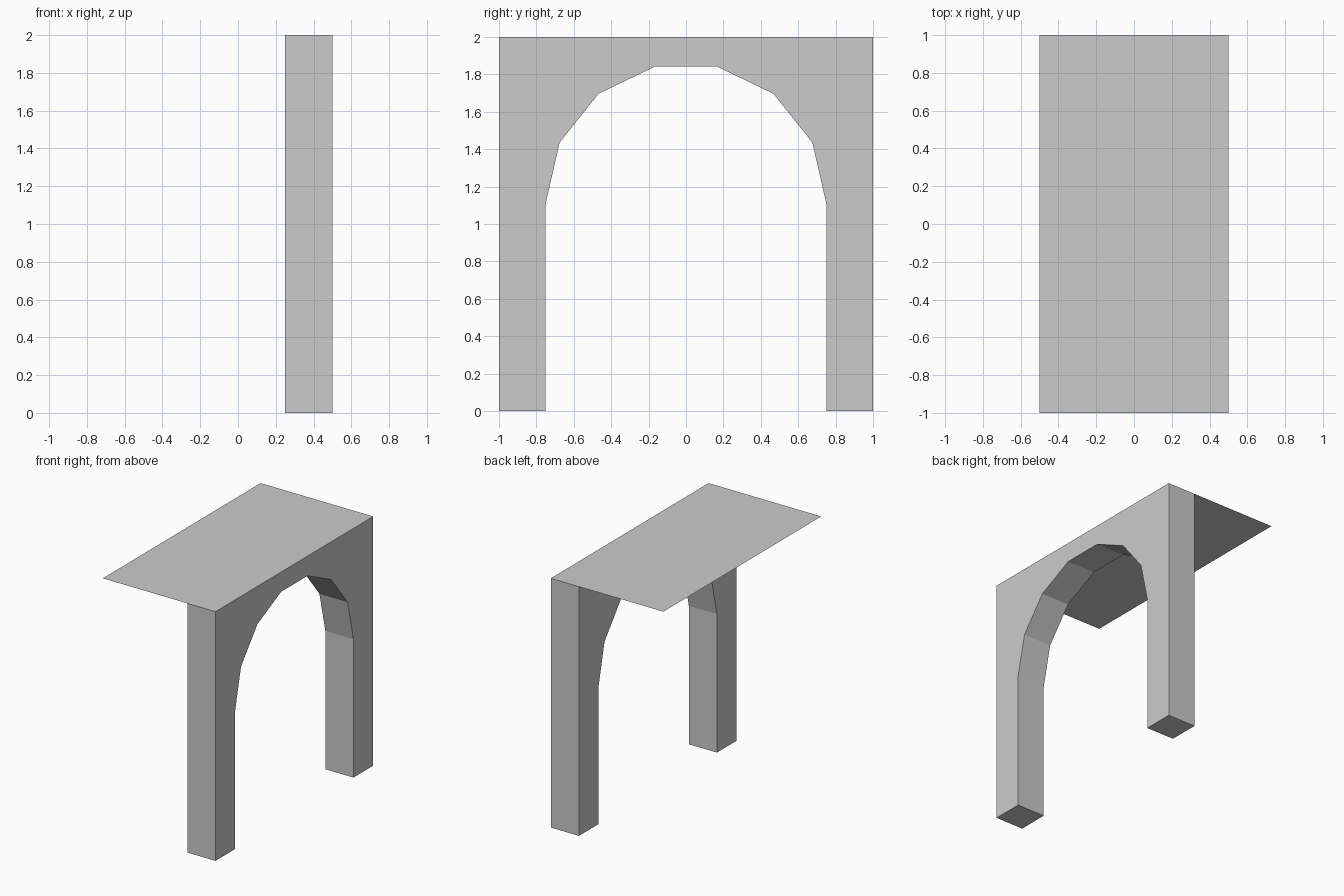
import bpy, bmesh, math

if "Cube" in bpy.data.objects:
    bpy.data.objects.remove(bpy.data.objects["Cube"])


def finish(bm, name):
    mesh = bpy.data.meshes.new(name)
    bm.to_mesh(mesh)
    bm.free()
    obj = bpy.data.objects.new(name, mesh)
    bpy.context.collection.objects.link(obj)
    return obj


# Dimensions
HEIGHT, HALF_LEN = 2.0, 1.0
X_IN, X_OUT = 0.25, 0.5
RADIUS, SPRING, SEGMENTS = 0.75, 1.11, 7

# Arched wall: profile in the y-z plane, extruded along x
arch = [(RADIUS * math.cos(math.pi * i / SEGMENTS),
         SPRING + RADIUS * math.sin(math.pi * i / SEGMENTS))
        for i in range(SEGMENTS + 1)]
profile = ([(-HALF_LEN, 0), (-HALF_LEN, HEIGHT), (HALF_LEN, HEIGHT),
            (HALF_LEN, 0), (RADIUS, 0)] + arch + [(-RADIUS, 0)])

bm = bmesh.new()
face = bm.faces.new([bm.verts.new((X_IN, y, z)) for y, z in profile])
ext = bmesh.ops.extrude_face_region(bm, geom=[face], use_keep_orig=True)
moved = [v for v in ext["geom"] if isinstance(v, bmesh.types.BMVert)]
bmesh.ops.translate(bm, verts=moved, vec=(X_OUT - X_IN, 0, 0))
bmesh.ops.recalc_face_normals(bm, faces=bm.faces[:])
# The top is left open because the roof sheet covers it
top = [f for f in bm.faces if all(v.co.z > HEIGHT - 1e-4 for v in f.verts)]
bmesh.ops.delete(bm, geom=top, context='FACES_ONLY')
finish(bm, "arched_wall")

# Roof: thin sheet overhanging the inner side of the wall
bm = bmesh.new()
bm.faces.new([bm.verts.new((x, y, HEIGHT)) for x, y in
              ((-X_OUT, -HALF_LEN), (X_OUT, -HALF_LEN),
               (X_OUT, HALF_LEN), (-X_OUT, HALF_LEN))])
finish(bm, "roof_sheet")
